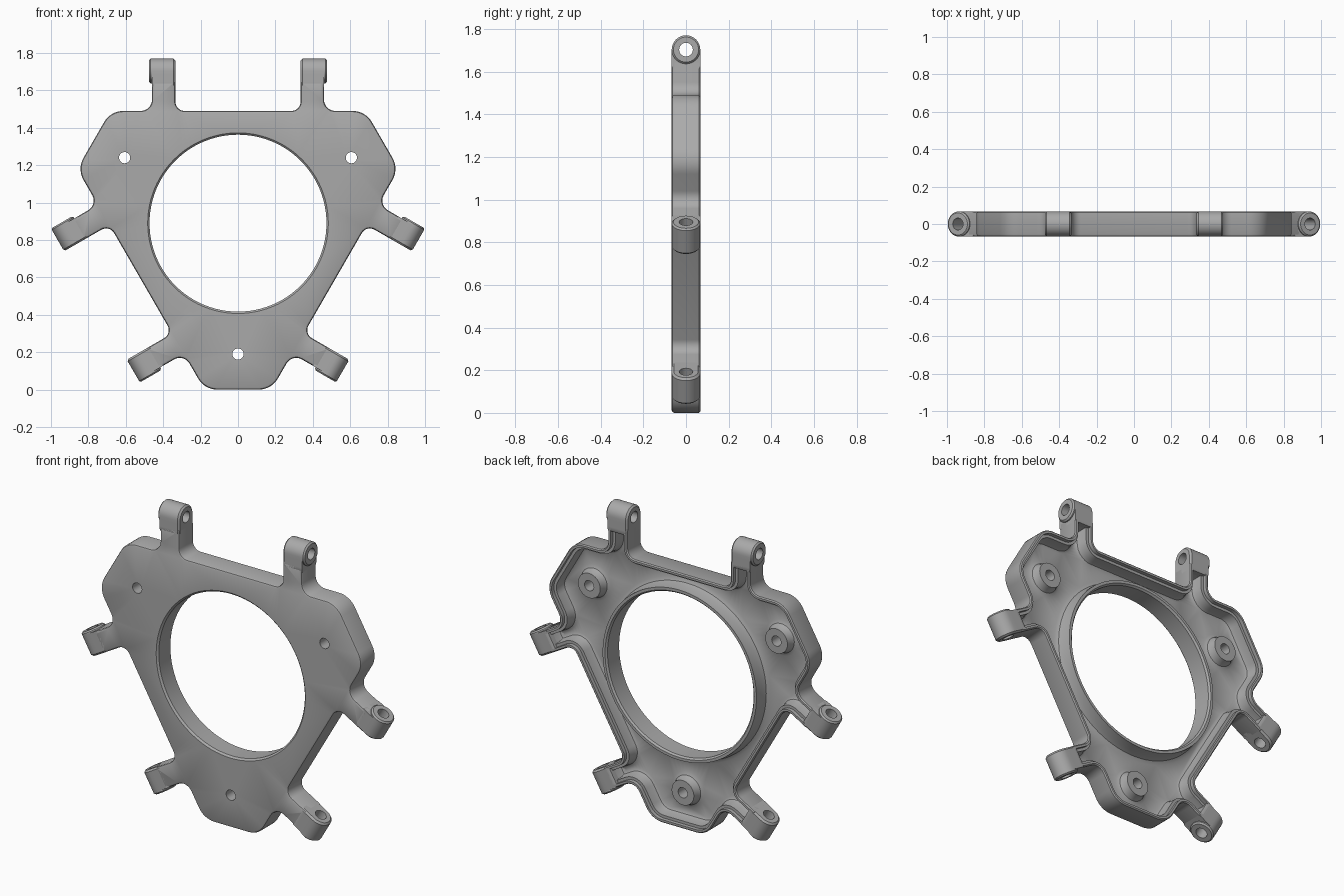
import bpy, bmesh, math
from mathutils import Matrix, Vector

if "Cube" in bpy.data.objects:
    bpy.data.objects.remove(bpy.data.objects["Cube"], do_unlink=True)

CENTRE = 0.89      # height of the plate centre, also the reach of each lobe
SIDE = 0.60        # distance from centre to each long side
HALF = 0.067       # half thickness
FLOOR = -0.025     # pocket floor
ARM_IN, ARM_OUT, ARM_END = 0.335, 0.46, 0.76
PIVOT = 0.813      # distance of the pin hole along each arm

metal = bpy.data.materials.new("grey metal")
metal.use_nodes = True
grey = (0.40, 0.40, 0.40, 1)
metal.diffuse_color = grey
metal.node_tree.nodes["Principled BSDF"].inputs["Base Color"].default_value = grey


def turn(p, k):
    return Matrix.Rotation(-k * math.tau / 3, 2) @ Vector(p)


def outline_corners():
    """Corner points and fillet radii, clockwise, with threefold symmetry."""
    lobe = (CENTRE - SIDE / 2) / math.cos(math.pi / 6)
    half = [(ARM_IN, SIDE, 0.05), (ARM_IN, ARM_END, 0.008),
            (ARM_OUT, ARM_END, 0.008), (ARM_OUT, SIDE, 0.06), (lobe, SIDE, 0.12)]
    row = [(-x, y, r) for x, y, r in reversed(half)] + half
    return [(turn((x, y), k), r) for k in range(3) for x, y, r in row]


CORNERS = outline_corners()


def outline(inset, steps=8):
    """Filleted outline moved inwards; always the same number of points."""
    pts = []
    for i, (p, r) in enumerate(CORNERS):
        a = (p - CORNERS[i - 1][0]).normalized()
        b = (CORNERS[(i + 1) % len(CORNERS)][0] - p).normalized()
        na, nb = Vector((a.y, -a.x)), Vector((b.y, -b.x))
        mid = (na + nb) / (1 + na.dot(nb))
        convex = a.cross(b) < 0
        rad = max(r - inset, 0.003) if convex else r + inset
        sign = 1 if convex else -1
        centre = p + mid * (inset + sign * rad)
        start = -na * sign * rad
        sweep = math.atan2(a.cross(b), a.dot(b))
        for s in range(steps + 1):
            pts.append(centre + Matrix.Rotation(sweep * s / steps, 2) @ start)
    return pts


def circle(radius, centre=(0, 0), n=48):
    return [Vector(centre) + radius * Vector((math.cos(t * math.tau / n), math.sin(t * math.tau / n)))
            for t in range(n)]


def add_loop(bm, points, y):
    return [bm.verts.new((p.x, y, p.y + CENTRE)) for p in points]


def loft(bm, loops, closed=False):
    pairs = list(zip(loops, loops[1:])) + ([(loops[-1], loops[0])] if closed else [])
    for a, b in pairs:
        for i in range(len(a)):
            j = (i + 1) % len(a)
            bm.faces.new((a[i], a[j], b[j], b[i]))


def cap(bm, loops):
    edges = [bm.edges.get((l[i - 1], l[i])) for l in loops for i in range(len(l))]
    bmesh.ops.triangle_fill(bm, edges=edges, use_beauty=True, normal=(0, 1, 0))


def finish(bm, name):
    bmesh.ops.recalc_face_normals(bm, faces=bm.faces)
    mesh = bpy.data.meshes.new(name)
    bm.to_mesh(mesh)
    bm.free()
    mesh.materials.append(metal)
    ob = bpy.data.objects.new(name, mesh)
    bpy.context.collection.objects.link(ob)
    bpy.ops.object.select_all(action='DESELECT')
    ob.select_set(True)
    bpy.context.view_layer.objects.active = ob
    bpy.ops.object.shade_smooth_by_angle(angle=math.radians(32))
    return ob


# Plate: each profile runs from the front face round to the pocket floor
RIM = [(0.012, -HALF), (0.004, -0.063), (0, -0.055), (0, 0.061), (0.006, HALF),
       (0.018, HALF), (0.018, 0.045), (0.034, 0.045), (0.037, 0), (0.043, -0.018), (0.055, FLOOR)]
RING = [(0.483, -HALF), (0.473, -0.057), (0.473, 0.05), (0.482, 0.06), (0.498, 0.06),
        (0.502, 0.01), (0.510, -0.014), (0.53, FLOOR)]
BOSS = [(0.03, -HALF), (0.03, 0.03), (0.072, 0.03), (0.076, 0.005), (0.085, -0.015), (0.105, FLOOR)]

bm = bmesh.new()
sections = [[add_loop(bm, outline(d), y) for d, y in RIM],
            [add_loop(bm, circle(r, n=96), y) for r, y in RING]]
for k in range(3):
    spot = turn((0, -0.70), k)
    sections.append([add_loop(bm, circle(r, spot, 32), y) for r, y in BOSS])
for s in sections:
    loft(bm, s)
cap(bm, [s[0] for s in sections])
cap(bm, [s[-1] for s in sections])
finish(bm, "ring_plate")


# Arm heads: rounded block with a pin hole and a round boss on the outer cheek
def rounded_block(inset, n=32):
    r, base = HALF - inset, PIVOT - 0.725
    pts = []
    for p in circle(1, n=n):
        pts.append(p * r if p.y >= -1e-6 else
                   Vector((math.copysign(r, p.x) if abs(p.x) > 0.6 else p.x * r / 0.6,
                           -base if abs(p.x) <= 0.6 else p.y / 0.8 * base)))
    return pts


def head(name, layers, k, side):
    bm = bmesh.new()
    loops = []
    for x, pts in layers:
        loops.append([])
        for p in pts:
            q = turn((x * side, p.y + PIVOT), k)
            loops[-1].append(bm.verts.new((q.x, p.x, q.y + CENTRE)))
    loft(bm, loops, closed=True)
    finish(bm, name)


hole = circle(0.032, n=32)
block = [(ARM_IN, hole), (ARM_IN, rounded_block(0.01)), (ARM_IN + 0.01, rounded_block(0)),
         (ARM_OUT, rounded_block(0)), (ARM_OUT, hole)]
cheek = [(ARM_OUT - 0.02, hole), (ARM_OUT - 0.02, circle(HALF, n=32)), (0.467, circle(HALF, n=32)),
         (0.475, circle(HALF - 0.008, n=32)), (0.475, hole)]
for k in range(3):
    for side, tag in ((1, "a"), (-1, "b")):
        head(f"arm_head_{k + 1}{tag}", block, k, side)
        head(f"arm_cheek_{k + 1}{tag}", cheek, k, side)
